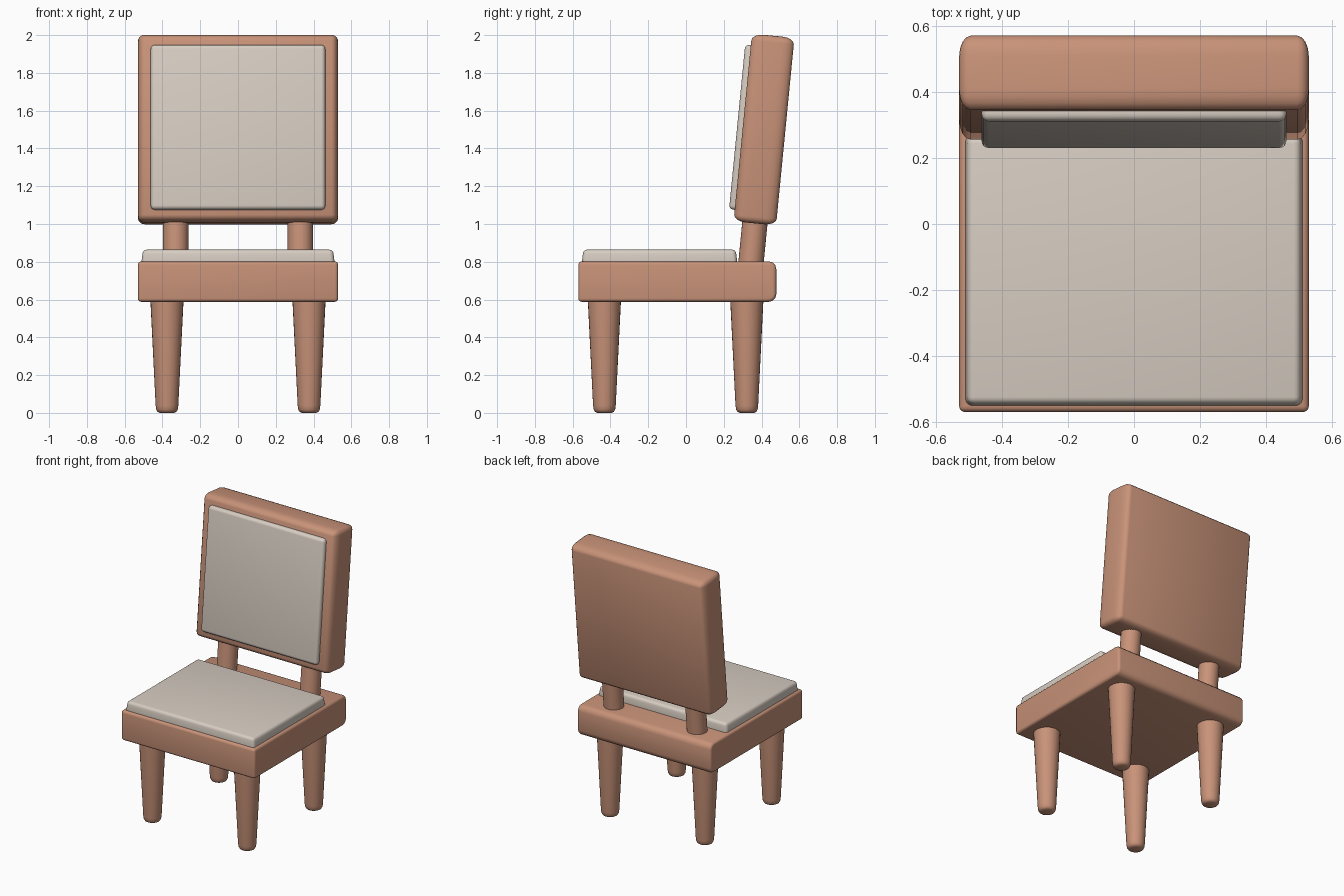
import bpy, bmesh, math
from mathutils import Matrix, Vector

if "Cube" in bpy.data.objects:
    bpy.data.objects.remove(bpy.data.objects["Cube"])


def material(name, rgb):
    m = bpy.data.materials.new(name)
    m.diffuse_color = (*rgb, 1)
    m.use_nodes = True
    m.node_tree.nodes["Principled BSDF"].inputs["Base Color"].default_value = m.diffuse_color
    return m


WOOD = material("warm_wood", (0.58, 0.29, 0.19))
CLOTH = material("cream_cloth", (0.68, 0.61, 0.54))
TILT = Matrix.Translation((0, 0.413, 1.5)) @ Matrix.Rotation(-0.0975, 4, 'X')


def finish(name, bm, mat, angle=40):
    bmesh.ops.recalc_face_normals(bm, faces=bm.faces)
    me = bpy.data.meshes.new(name)
    bm.to_mesh(me)
    bm.free()
    me.materials.append(mat)
    ob = bpy.data.objects.new(name, me)
    bpy.context.collection.objects.link(ob)
    bpy.ops.object.select_all(action='DESELECT')
    ob.select_set(True)
    bpy.context.view_layer.objects.active = ob
    bpy.ops.object.shade_smooth_by_angle(angle=math.radians(angle))
    return ob


def rounded_box(lo, hi, bevel, stretch=(1, 1, 1), rear=0):
    """Box with rounded edges; stretch widens the rounding along an axis."""
    lo, hi, s = Vector(lo), Vector(hi), Vector(stretch)
    size, mid = hi - lo, (hi + lo) / 2
    bm = bmesh.new()
    bmesh.ops.create_cube(bm, size=1)
    bmesh.ops.scale(bm, vec=[size[i] / s[i] for i in range(3)], verts=bm.verts)
    if rear:  # softer upper and lower rear edges
        es = [e for e in bm.edges if all(v.co.y > 0 for v in e.verts)
              and abs(e.verts[0].co.x - e.verts[1].co.x) > 0.1]
        bmesh.ops.bevel(bm, geom=es, offset=rear, segments=3, profile=0.5, affect='EDGES')
    es = [e for e in bm.edges if e.calc_face_angle(0) > 1]
    bmesh.ops.bevel(bm, geom=es, offset=bevel, segments=4, profile=0.5, affect='EDGES')
    bmesh.ops.scale(bm, vec=s, verts=bm.verts)
    bmesh.ops.translate(bm, vec=mid, verts=bm.verts)
    return bm


def lathe(profile, sides=28):
    bm = bmesh.new()
    vs = [bm.verts.new((r, 0, z)) for r, z in profile]
    es = [bm.edges.new(p) for p in zip(vs, vs[1:])]
    bmesh.ops.spin(bm, geom=vs + es, axis=(0, 0, 1), cent=(0, 0, 0),
                   angle=math.tau, steps=sides)
    bmesh.ops.remove_doubles(bm, verts=bm.verts, dist=1e-4)
    return bm


# Wooden seat
finish("seat", rounded_box((-0.53, -0.57, 0.588), (0.53, 0.478, 0.802), 0.018, rear=0.04), WOOD)

# Seat cushion, narrowing slightly to the top
bm = rounded_box((-0.512, -0.552, 0.77), (0.512, 0.272, 0.864), 0.022)
for v in bm.verts:
    if v.co.z > 0.82:
        v.co.x *= 0.988
        v.co.y = -0.14 + (v.co.y + 0.14) * 0.985
finish("seat_cushion", bm, CLOTH)

# Backrest panel and its cushion, both leaning back
bm = rounded_box((-0.53, -0.113, -0.499), (0.53, 0.113, 0.499), 0.035, (1, 1.8, 1))
bm.transform(TILT)
finish("backrest", bm, WOOD)
bm = rounded_box((-0.462, -0.143, -0.438), (0.462, -0.07, 0.438), 0.022)
bm.transform(TILT)
finish("backrest_cushion", bm, CLOTH)

for side, sx in (("left", -1), ("right", 1)):
    # Tapered legs with rounded feet
    for row, y in (("front", -0.432), ("rear", 0.322)):
        bm = lathe([(0, 0), (0.038, 0), (0.05, 0.006), (0.057, 0.018), (0.06, 0.04),
                    (0.088, 0.6), (0, 0.6)])
        bmesh.ops.translate(bm, vec=(sx * 0.376, y, 0), verts=bm.verts)
        finish(f"{row}_leg_{side}", bm, WOOD)
    # Backrest posts
    bm = lathe([(0, -0.76), (0.067, -0.76), (0.067, -0.44), (0, -0.44)])
    bm.transform(TILT @ Matrix.Translation((sx * 0.33, 0, 0)))
    finish(f"back_post_{side}", bm, WOOD)
